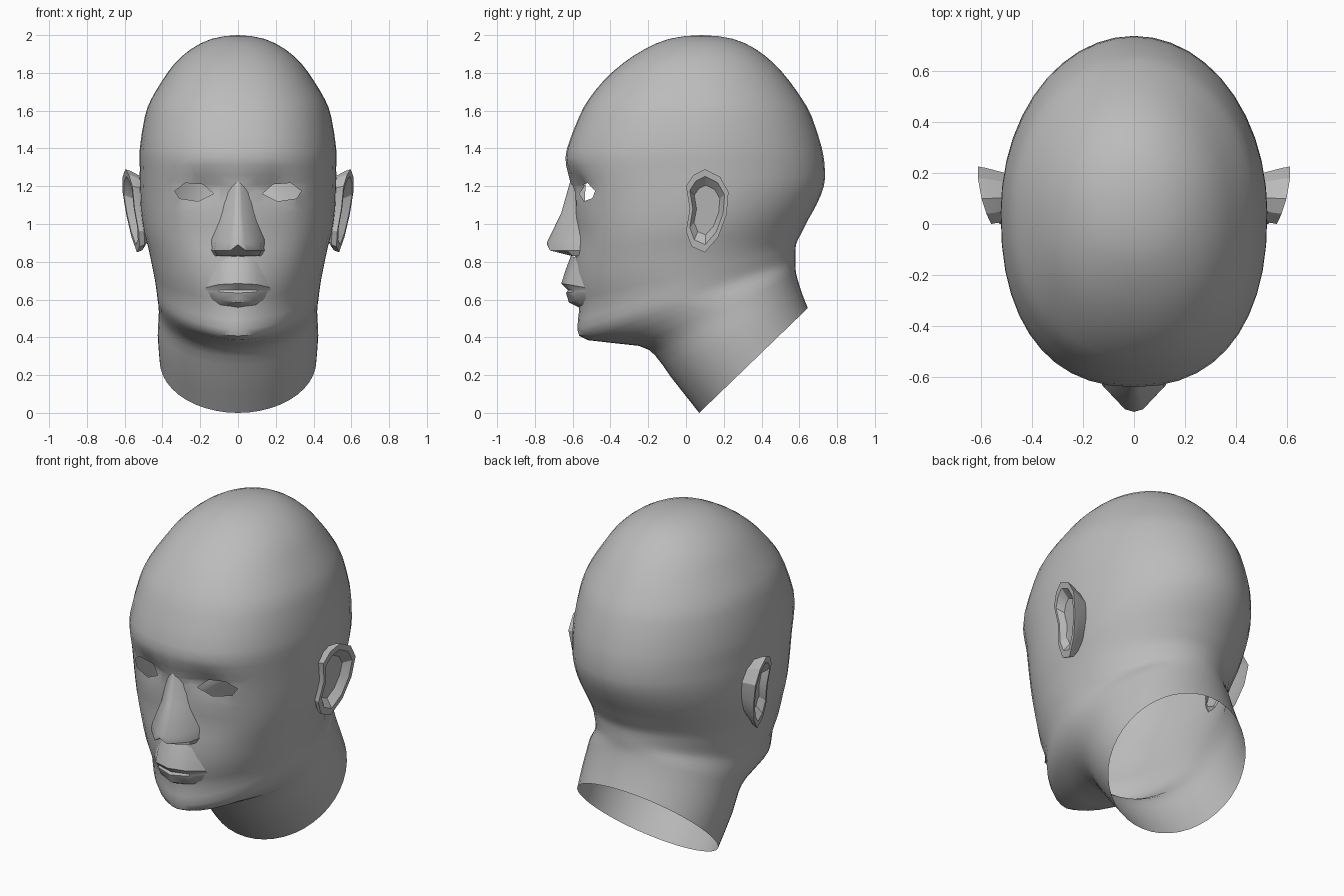
import bpy, bmesh, math
from mathutils import Vector

cube = bpy.data.objects.get("Cube")
if cube:
    bpy.data.objects.remove(cube, do_unlink=True)

# One clay grey for everything
clay = bpy.data.materials.new("clay_grey")
clay.use_nodes = True
GREY = (0.5, 0.5, 0.5, 1)
clay.diffuse_color = GREY
clay.node_tree.nodes["Principled BSDF"].inputs["Base Color"].default_value = GREY


def finish(bm, name, angle):
    """Turn a half mesh (x >= 0) into a mirrored, smooth shaded object."""
    mesh = bpy.data.meshes.new(name)
    bm.to_mesh(mesh)
    bm.free()
    mesh.materials.append(clay)
    obj = bpy.data.objects.new(name, mesh)
    bpy.context.collection.objects.link(obj)
    mirror = obj.modifiers.new("mirror", 'MIRROR')
    mirror.use_clip = True
    bpy.ops.object.select_all(action='DESELECT')
    obj.select_set(True)
    bpy.context.view_layer.objects.active = obj
    bpy.ops.object.shade_smooth_by_angle(angle=math.radians(angle))
    return obj


def grid(rows, closed=False):
    """Skin rows of points with quads; closed joins each row into a loop."""
    bm = bmesh.new()
    verts = [[bm.verts.new(p) for p in row] for row in rows]
    for upper, lower in zip(verts, verts[1:]):
        count = len(upper)
        for j in range(count if closed else count - 1):
            k = (j + 1) % count
            bm.faces.new((upper[j], lower[j], lower[k], upper[k]))
    return bm, verts


# Head and neck: tilted rings, each with front y, z, back y, z, half width, front roundness
RINGS = [
    (.08, 2, .08, 2, 0, 1),
    (-.09, 1.98, .25, 1.98, .14, .95),
    (-.22, 1.925, .37, 1.925, .25, .92),
    (-.335, 1.85, .465, 1.85, .335, .9),
    (-.435, 1.76, .545, 1.76, .4, .9),
    (-.515, 1.66, .615, 1.66, .46, .88),
    (-.565, 1.57, .665, 1.57, .493, .87),
    (-.63, 1.4, .72, 1.4, .52, .86),
    (-.635, 1.31, .735, 1.29, .52, .86),
    (-.61, 1.2, .73, 1.2, .52, .86),
    (-.59, 1.06, .69, 1.1, .515, .87),
    (-.585, .92, .645, 1.02, .5, .9),
    (-.59, .8, .61, .95, .475, .96),
    (-.585, .66, .585, .9, .455, 1.04),
    (-.565, .55, .58, .86, .44, 1.12),
    (-.575, .44, .58, .83, .43, 1.18),
    (-.52, .385, .58, .8, .425, 1.2),
    (-.25, .355, .58, .76, .42, 1),
    (-.16, .3, .59, .71, .42, 1),
    (-.08, .19, .615, .63, .425, 1),
    (.07, 0, .645, .555, .415, 1),
]
COLUMNS, STEPS = 22, 2


def smooth_rings(keys):
    """Catmull-Rom interpolation, with the second ring mirrored over the crown."""
    fy, fz, by, bz, w, e = keys[1]
    pts = [(by, bz, fy, fz, -w, e)] + keys + [keys[-1]]
    for a, b, c, d in zip(pts, pts[1:], pts[2:], pts[3:]):
        for s in range(STEPS):
            t = s / STEPS
            yield [q + t / 2 * (r - p + t * (2*p - 5*q + 4*r - o + t * (3*(q - r) + o - p)))
                   for p, q, r, o in zip(a, b, c, d)]
    yield keys[-1]


def bump(x, z, cx, cz, rx, rz):
    return math.exp(-((x - cx) / rx) ** 2 - ((z - cz) / rz) ** 2)


def ring_points(ring):
    fy, fz, by, bz, width, front_round = ring
    points = []
    for j in range(COLUMNS + 1):
        a = math.pi * j / COLUMNS
        c, s = math.cos(a), max(0, math.sin(a))
        power = front_round if c > 0 else 1
        t = (1 - math.copysign(abs(c) ** power, c)) / 2
        x = width * s ** power if 0 < j < COLUMNS else 0
        y, z = fy + (by - fy) * t, fz + (bz - fz) * t
        if y < -.2:  # eye sockets and cheek hollows
            y += .05 * bump(x, z, .18, 1.2, .11, .08)
            y += .015 * bump(x, z, .2, .95, .1, .12)
        points.append((x, y, z))
    return points


bm, _ = grid([ring_points(r) for r in smooth_rings(RINGS)])
bmesh.ops.remove_doubles(bm, verts=bm.verts, dist=.0005)

# Eye opening: cut the outline through the face, then drop what lies inside
EYE = [Vector((x, 0, z)) for x, z in
       [(.13, 1.16), (.21, 1.12), (.31, 1.135), (.335, 1.175), (.28, 1.217), (.185, 1.21)]]
FACE_DEPTH = -.3
SIDES = [(p, Vector((q.z - p.z, 0, p.x - q.x)).normalized()) for p, q in zip(EYE, EYE[1:] + EYE[:1])]


def touches_eye(face):
    xs, zs = [v.co.x for v in face.verts], [v.co.z for v in face.verts]
    return (face.calc_center_median().y < FACE_DEPTH and max(xs) > .13 and min(xs) < .335
            and max(zs) > 1.12 and min(zs) < 1.217)


def in_eye(face):
    mid = face.calc_center_median()
    return mid.y < FACE_DEPTH and all((mid - p).dot(n) < 0 for p, n in SIDES)


for point, normal in SIDES:
    faces = [f for f in bm.faces if touches_eye(f)]
    edges = {e for f in faces for e in f.edges}
    verts = {v for f in faces for v in f.verts}
    bmesh.ops.bisect_plane(bm, geom=list(verts) + list(edges) + faces,
                           plane_co=point, plane_no=normal, dist=.0001)
bmesh.ops.delete(bm, geom=[f for f in bm.faces if in_eye(f)], context='FACES')
finish(bm, "head_and_neck", 40)

# Nose: rows from the root to the underside, each from the middle outward
bm, _ = grid([
    [(0, -.612, 1.23), (.015, -.605, 1.22), (.05, -.575, 1.22), (.09, -.53, 1.24)],
    [(0, -.66, 1.06), (.022, -.65, 1.06), (.08, -.59, 1.05), (.12, -.54, 1.04)],
    [(0, -.735, .905), (.035, -.725, .9), (.115, -.64, .91), (.145, -.54, .92)],
    [(0, -.735, .89), (.04, -.72, .86), (.125, -.63, .86), (.145, -.54, .86)],
    [(0, -.6, .83), (.05, -.6, .83), (.11, -.6, .83), (.13, -.54, .83)],
])
finish(bm, "nose", 30)

# Lips: rows from the groove under the nose to the dip above the chin
bm, _ = grid([
    [(0, -.61, .83), (.1, -.565, .82), (.22, -.46, .78)],
    [(0, -.64, .75), (.1, -.605, .74), (.2, -.49, .71)],
    [(0, -.66, .685), (.1, -.625, .68), (.185, -.515, .66)],
    [(0, -.625, .65), (.1, -.595, .65), (.185, -.515, .65)],
    [(0, -.635, .635), (.1, -.6, .64), (.18, -.515, .645)],
    [(0, -.62, .585), (.1, -.58, .595), (.175, -.505, .63)],
    [(0, -.56, .555), (.09, -.53, .56), (.175, -.48, .6)],
])
finish(bm, "lips", 35)

# Ears: one outline repeated as root, back, rim, inner rim and hollow
OUTLINE = [(.02, 1.08), (0, 1.2), (.04, 1.26), (.1, 1.29), (.18, 1.25), (.225, 1.17),
           (.215, 1.05), (.17, .93), (.1, .85), (.03, .88), (0, .96)]
CENTRE_Y, CENTRE_Z = .11, 1.08


def ear_loop(scale, lift, flare=1):
    loop = []
    for y, z in OUTLINE:
        y = CENTRE_Y + (y - CENTRE_Y) * scale
        z = CENTRE_Z + (z - CENTRE_Z) * scale
        loop.append((.51 + flare * (.25 * y + .14 * (z - .85)) + lift, y, z))
    return loop


bm, loops = grid([ear_loop(.7, -.04, 0), ear_loop(.95, -.03), ear_loop(1, 0),
                  ear_loop(.82, 0), ear_loop(.6, -.04)], closed=True)
hollow = bm.faces.new(loops[-1])
bmesh.ops.recalc_face_normals(bm, faces=bm.faces)
if hollow.normal.x < 0:
    bmesh.ops.reverse_faces(bm, faces=bm.faces)
finish(bm, "ears", 25)
